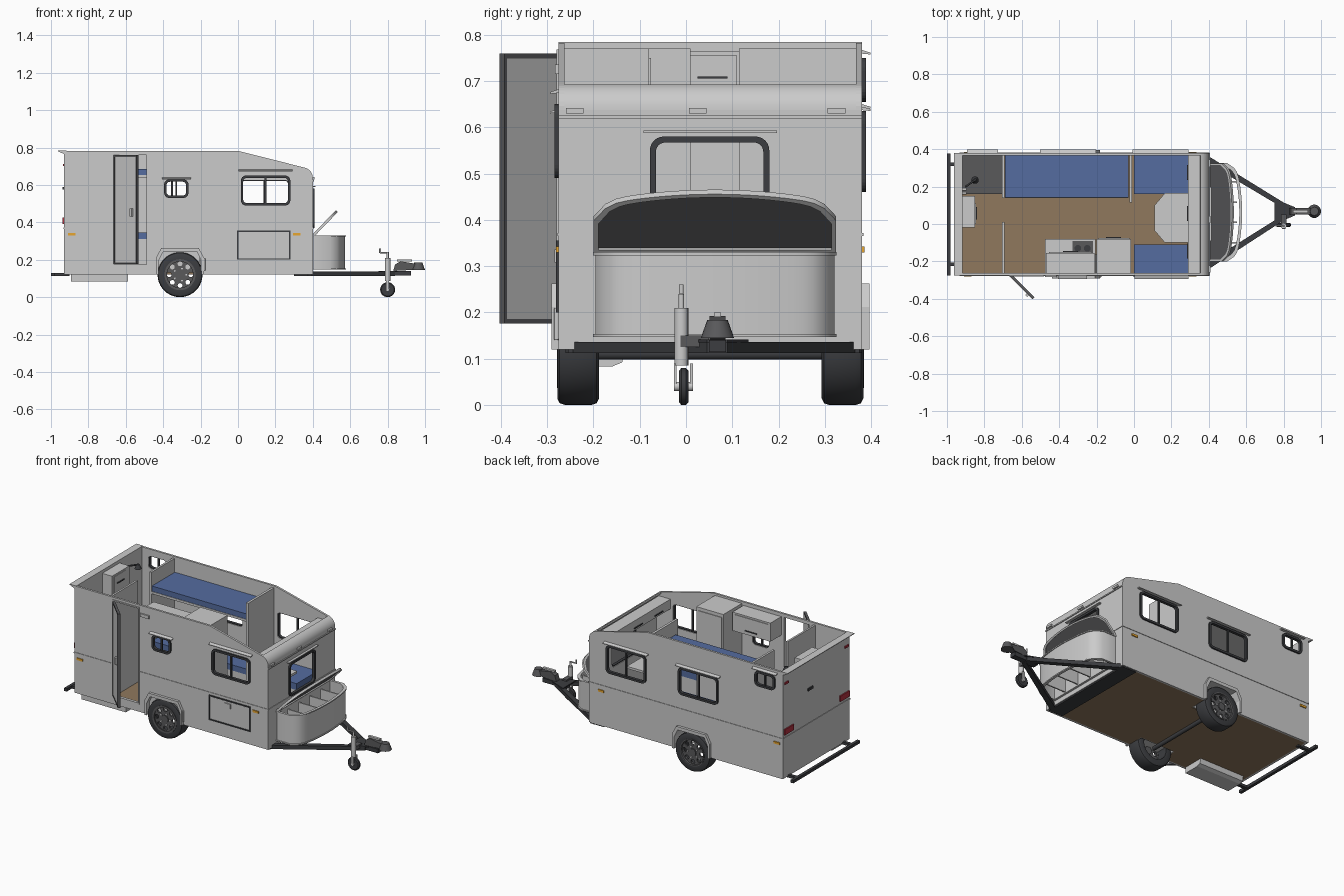
import bpy, bmesh, math
from mathutils import Matrix, Vector

if "Cube" in bpy.data.objects:
    bpy.data.objects.remove(bpy.data.objects["Cube"])

SMOOTH = []

def mat(name, c):
    m = bpy.data.materials.new(name)
    m.diffuse_color = (*c, 1)
    m.use_nodes = True
    m.node_tree.nodes["Principled BSDF"].inputs["Base Color"].default_value = m.diffuse_color
    return m

DARK = mat("dark", (.045, .047, .052))
MID = mat("mid_grey", (.1, .1, .105))
BLUE = mat("blue_fabric", (.09, .15, .35))
WOOD = mat("wood_floor", (.28, .19, .11))
RED = mat("red_lens", (.45, .03, .05))
AMBER = mat("amber_lens", (.8, .38, .03))

def finish(name, bm, m=None, smooth=False):
    bmesh.ops.remove_doubles(bm, verts=bm.verts, dist=1e-5)
    bmesh.ops.recalc_face_normals(bm, faces=bm.faces)
    for f in bm.faces:
        f.smooth = False
    me = bpy.data.meshes.new(name)
    bm.to_mesh(me)
    bm.free()
    me.materials.clear()
    if m:
        me.materials.append(m)
    o = bpy.data.objects.new(name, me)
    bpy.context.collection.objects.link(o)
    if smooth:
        SMOOTH.append(o)
    return o

def box(name, x0, x1, y0, y1, z0, z1, m=None, bevel=0):
    bm = bmesh.new()
    bmesh.ops.create_cube(bm, size=1, matrix=Matrix.Translation(((x0+x1)/2, (y0+y1)/2, (z0+z1)/2)) @ Matrix.Diagonal((abs(x1-x0), abs(y1-y0), abs(z1-z0), 1)))
    if bevel:
        bmesh.ops.bevel(bm, geom=bm.edges[:], offset=bevel, segments=2, affect='EDGES', profile=.5)
    return finish(name, bm, m)

def plate(name, loops, axis, at, t, m=None, smooth=False):
    """Filled outline with holes, given thickness t, centred at 'at' along axis."""
    cu = bpy.data.curves.new(name, 'CURVE')
    cu.dimensions, cu.fill_mode, cu.extrude = '2D', 'BOTH', t/2
    for lp in loops:
        s = cu.splines.new('POLY')
        s.points.add(len(lp)-1)
        for p, (u, v) in zip(s.points, lp):
            p.co = (u, v, 0, 1)
        s.use_cyclic_u = True
    tmp = bpy.data.objects.new("tmp", cu)
    bpy.context.collection.objects.link(tmp)
    dg = bpy.context.evaluated_depsgraph_get()
    me = bpy.data.meshes.new_from_object(tmp.evaluated_get(dg))
    bm = bmesh.new()
    bm.from_mesh(me)
    bpy.data.objects.remove(tmp)
    bpy.data.meshes.remove(me)
    for v in bm.verts:
        u, w, d = v.co
        v.co = {'x': (at+d, u, w), 'y': (u, at+d, w), 'z': (u, w, at+d)}[axis]
    return finish(name, bm, m, smooth)

def rod(name, p, q, r, m=None, n=16, r2=None):
    p, q = Vector(p), Vector(q)
    bm = bmesh.new()
    M = Matrix.Translation((p+q)/2) @ (q-p).to_track_quat('Z', 'Y').to_matrix().to_4x4()
    bmesh.ops.create_cone(bm, cap_ends=True, segments=n, radius1=r, radius2=r if r2 is None else r2, depth=(q-p).length, matrix=M)
    return finish(name, bm, m, True)

def lathe_y(name, prof, c, m=None, n=40):
    bm = bmesh.new()
    vs = [bm.verts.new((r, h, 0)) for r, h in prof]
    es = [bm.edges.new((vs[i], vs[i-1])) for i in range(len(vs))]
    bmesh.ops.spin(bm, geom=vs+es, cent=(0, 0, 0), axis=(0, 1, 0), angle=math.tau, steps=n, use_merge=True)
    bmesh.ops.translate(bm, verts=bm.verts, vec=c)
    return finish(name, bm, m, True)

def rect(x0, z0, x1, z1):
    return [(x0, z0), (x1, z0), (x1, z1), (x0, z1)]

def arc(cx, cz, r, a0, a1, n=6):
    return [(cx+r*math.cos(math.radians(a0+(a1-a0)*i/n)), cz+r*math.sin(math.radians(a0+(a1-a0)*i/n))) for i in range(n+1)]

def rr(x0, z0, x1, z1, r):
    return (arc(x1-r, z1-r, r, 0, 90) + arc(x0+r, z1-r, r, 90, 180) + arc(x0+r, z0+r, r, 180, 270) + arc(x1-r, z0+r, r, 270, 360))

def circle(cx, cz, r, n=24):
    return arc(cx, cz, r, 0, 360*(n-1)/n, n-1)

YL, YR, T = -.275, .38, .013
NOSE = arc(.343, .637, .057, 0, 76, 8)
arch = [(-.43, .12), (-.43, .2), (-.405, .25), (-.215, .25), (-.19, .2), (-.19, .12)]
outline = [(-.93, .12)] + arch + [(.4, .12)] + NOSE + [(0, .782), (-.93, .782)]

# side walls with window openings, frames and rain hoods
WL = [(-.395, .53, -.265, .63, .635), (.015, .49, .28, .65, .677)]
WR = [(-.88, .655, -.74, .75, .762), (-.49, .46, -.215, .63, .64), (.005, .46, .28, .635, .645)]
door = rect(-.66, .175, -.49, .76)
def wins(ws):
    return [rr(a+.008, b+.008, c-.008, d-.008, .02) for a, b, c, d, _ in ws]
plate("left_wall", [outline, door] + wins(WL), 'y', YL+T/2, T)
plate("right_wall", [outline] + wins(WR), 'y', YR-T/2, T)
for ws, y, s in ((WL, YL, -1), (WR, YR, 1)):
    for a, b, c, d, h in ws:
        plate("window_frame", [rr(a, b, c, d, .028), rr(a+.013, b+.013, c-.013, d-.013, .018)], 'y', y, .018, DARK)
        box("window_bar", (a+c)/2-.005, (a+c)/2+.005, y-.005, y+.005, b+.01, d-.01, DARK)
        plate("window_hood", [[(y, h+.005), (y, h-.003), (y+s*.019, h-.005), (y+s*.019, h-.001)]], 'x', (a+c)/2, c-a+.025)

# front wall, nose cap and rear wall
fw = (-.078, .37, .18, .58)
plate("front_wall", [rect(YL+T, .12, YR-T, .637), rr(fw[0]+.008, fw[1]+.008, fw[2]-.008, fw[3]-.008, .02)], 'x', .4-T/2, T)
plate("front_window_frame", [rr(*fw, .03), rr(fw[0]+.013, fw[1]+.013, fw[2]-.013, fw[3]-.013, .02)], 'x', .4, .018, DARK)
box("front_hood", .4, .415, -.092, .197, .588, .593)
plate("nose_cap", [NOSE + arc(.343, .637, .046, 76, 0, 8)], 'y', (YL+YR)/2, YR-YL-2*T, None, True)
box("nose_lip", .398, .405, YL, YR, .618, .625)
plate("rear_wall", [rect(YL+T, .12, YR-T, .782)], 'x', -.93+T/2, T)
plate("rear_spoiler", [[(-.93, .765), (-.963, .78), (-.963, .784), (-.917, .784), (-.917, .765)]], 'y', (YL+YR)/2, YR-YL)
for i, y in enumerate((-.24, .025, .325)):
    box("nose_marker", .395, .409, y-.019, y+.019, .63, .642)

# belt trim round the body
for x0, x1, y0, y1 in ((-.933, -.66, YL-.003, YL), (-.49, .403, YL-.003, YL), (-.933, .403, YR, YR+.003),
                       (-.933, -.93, YL, YR), (.4, .403, YL, YR)):
    box("belt_trim", x0, x1, y0, y1, .365, .372)

# lamps
for y, s in ((YL, 1), (YR, -1)):
    box("tail_lamp", -.938, -.93, y+s*.01, y+s*.1, .39, .425, RED)
    box("top_lamp", -.936, -.93, y+s*.015, y+s*.05, .7, .713, RED)
    for x in (-.89, .315):
        box("side_marker", x-.02, x+.02, y-.006, y+.006, .329, .342, AMBER)
box("plate_lamp", -.937, -.93, .09, .14, .575, .59, DARK)

# hatch, vent and filler on the left side
plate("hatch_frame", [rect(-.005, .2, .28, .355), rect(.002, .207, .273, .348)], 'y', YL-.002, .008, DARK)
box("hatch_panel", .004, .271, YL-.003, YL, .209, .346)
box("hatch_latch", .105, .145, YL-.009, YL, .308, .336)
box("side_vent", -.475, -.415, YL-.008, YL, .715, .735)
box("filler", -.2, -.175, YL-.01, YL, .14, .21, None, .003)

# open entrance door, turned about its hinge
M = Matrix.Translation((-.66, YL, 0)) @ Matrix.Rotation(math.radians(-45), 4, 'Z')
parts = [plate("door", [rect(0, .178, .17, .757)], 'y', 0, .012),
         plate("door_edge", [rect(0, .176, .173, .759), rect(.008, .186, .165, .749)], 'y', 0, .015, MID),
         box("door_handle", .13, .145, -.018, 0, .43, .475)]
for o in parts:
    o.data.transform(M)
plate("door_frame", [rect(-.668, .167, -.482, .768), door], 'y', YL, .01)

# floor, wheel wells, fenders, wheels
fl = [(-.917, YL+T), (-.43, YL+T), (-.43, -.17), (-.19, -.17), (-.19, YL+T), (.387, YL+T),
      (.387, YR-T), (-.19, YR-T), (-.19, .265), (-.43, .265), (-.43, YR-T), (-.917, YR-T)]
plate("floor", [fl], 'z', .13, .02, WOOD)
inner = [(x*.96-.0124, z-(.008 if z > .13 else 0)) for x, z in arch]
outer = [(-.31+(x+.31)*1.06, z+(.012 if z > .13 else 0)) for x, z in arch]
for y, s in ((YL, 1), (YR, -1)):
    plate("fender", [outer + inner[::-1]], 'y', y-s*.004, .024)
    plate("wheel_well", [arch + inner[::-1]], 'y', y+s*.055, .1)
    plate("wheel_well_back", [arch], 'y', y+s*.108, .006)
    c = (-.31, y+s*.042, .12)
    lathe_y("tyre", [(.078, -.043), (.106, -.045), (.116, -.04), (.12, -.028), (.12, .028), (.116, .04), (.106, .045), (.078, .043)], c, DARK)
    yo = y+s*.01
    plate("rim", [circle(-.31, .12, .08, 40)] + [circle(-.31+.058*math.cos(k*math.tau/8), .12+.058*math.sin(k*math.tau/8), .013, 14) for k in range(8)], 'y', yo, .01, MID)
    lathe_y("rim_ring", [(.07, -.012), (.083, -.012), (.083, .012), (.076, .012)], (-.31, y+s*.008, .12), MID)
    rod("hub", (-.31, yo-s*.011, .12), (-.31, yo+s*.02, .12), .023, MID)
    for k in range(5):
        a = k*math.tau/5
        p = (-.31+.034*math.cos(a), .12+.034*math.sin(a))
        rod("wheel_nut", (p[0], yo-s*.01, p[1]), (p[0], yo, p[1]), .005, None, 6)
rod("axle", (-.31, -.2, .11), (-.31, .3, .11), .012, DARK)

# waste tank and rear bumper
plate("waste_tank", [[(-.26, .12), (-.26, .083), (-.16, .083), (-.138, .092), (-.13, .12)]], 'x', -.74, .305)
box("rear_bumper", -1, -.982, YL, .377, .112, .13, DARK)
for y in (-.215, .32):
    box("bumper_arm", -.99, -.9, y-.01, y+.01, .112, .128, DARK)

# tow frame, coupling and jockey wheel
for y0, y1 in ((.36, .075), (-.24, .06)):
    plate("tow_beam", [[(.37, y0-.02), (.37, y0+.02), (.84, y1+.015), (.84, y1-.015)]], 'z', .124, .024, DARK)
box("cross_beam", .3, .395, -.255, .375, .112, .134, DARK)
plate("tow_gusset", [[(.75, 0), (.75, .135), (.86, .09), (.86, .045)]], 'z', .138, .006, DARK)
box("tow_tube", .76, .925, .05, .086, .115, .14, DARK)
plate("coupling", [[(.83, .14), (.84, .175), (.87, .192), (.95, .178), (.975, .17), (.975, .148)]], 'y', .068, .034, MID)
rod("coupling_head", (.964, .068, .145), (.964, .068, .184), .036, MID, 20, .022)
box("coupling_lever", .85, .93, .06, .076, .19, .2)
rod("jockey_tube", (.8, -.01, .085), (.8, -.01, .21), .015)
rod("jockey_stem", (.8, -.01, .2), (.8, -.01, .24), .006)
rod("crank_arm", (.8, -.01, .238), (.76, -.01, .238), .004)
rod("crank_grip", (.76, -.01, .236), (.76, -.01, .26), .005)
box("jockey_clamp", .785, .815, -.012, .05, .125, .15, MID)
for y in (-.023, .012):
    box("jockey_fork", .792, .808, y-.003, y+.003, .035, .09)
lathe_y("jockey_wheel", [(.01, -.009), (.034, -.01), (.04, -.005), (.04, .005), (.034, .01), (.01, .009)], (.8, -.005, .04), DARK, 28)
rod("jockey_axle", (.8, -.026, .04), (.8, .015, .04), .01)

# bowed front storage box with raised lid
def bow(i=0.0):
    c = .0625
    w = .258-i
    pts = [(i, c-w)]
    for k in range(25):
        t = -1+k/12
        pts.append((.17-i-.035*t*t-.045*abs(t)**14, c+w*math.sin(t*math.pi/2) if abs(t) > .999 else c+w*(t*.985)))
    return pts + [(i, c+w)]
def shift(lp, dx):
    return [(x+dx, y) for x, y in lp]
plate("storage_box", [shift(bow(), .403), shift(bow(.008), .403)], 'z', .24, .18, None, True)
for z in (.15, .327):
    plate("storage_rim", [shift(bow(-.005), .403), shift(bow(.01), .403)], 'z', z, .007, None, True)
for y in (-.1, .01, .115, .225):
    box("storage_divider", .41, .55, y-.004, y+.004, .155, .31)
M = Matrix.Translation((.41, 0, .333)) @ Matrix.Rotation(math.radians(-46), 4, 'Y')
for o in (plate("storage_lid", [bow()], 'z', .006, .006, MID), plate("storage_lid_rim", [bow(-.004), bow(.006)], 'z', .003, .014, None, True)):
    o.data.transform(M)

# bunk beds and their end panels
yi, xi = YR-T, YL+T
box("lower_bunk_base", -.69, -.03, .145, yi, .255, .31)
box("lower_bunk_front", -.69, -.03, .145, .155, .14, .255)
box("lower_mattress", -.69, -.03, .14, yi, .31, .345, BLUE)
box("upper_bunk_board", -.69, -.03, .14, yi, .638, .652)
box("upper_mattress", -.69, -.03, .143, yi, .652, .685, BLUE)
box("bunk_end_panel", -.025, -.01, .115, yi, .14, .77)
box("bathroom_panel", -.705, -.692, .14, yi, .14, .77)
box("bathroom_partition", -.705, -.693, xi, .01, .14, .77)

# bathroom fittings
box("shower_tray", -.917, -.705, .16, yi, .14, .158, MID)
box("bath_cabinet", -.917, -.85, -.02, .15, .6, .765)
box("bath_cabinet_door", -.85, -.846, .0, .11, .63, .755)
box("bath_cabinet_handle", -.846, -.84, .025, .09, .705, .71, DARK)
box("vanity", -.917, -.85, -.02, .15, .14, .4)
rod("shower_pipe", (-.9, .2, .4), (-.9, .2, .73), .005, DARK)
rod("shower_arm", (-.9, .2, .73), (-.85, .235, .74), .005, DARK)
rod("shower_head", (-.85, .235, .715), (-.85, .235, .742), .02, DARK, 16, .008)
for y in (.165, .185):
    rod("shower_tap", (-.917, y, .42), (-.895, y, .42), .007)

# kitchen
box("kitchen_counter", -.47, -.205, xi, -.09, .14, .41)
box("kitchen_worktop", -.475, -.205, xi, -.08, .41, .422)
box("hob", -.33, -.22, -.2, -.09, .422, .427, MID)
for x in (-.3, -.25):
    rod("burner", (x, -.13, .427), (x, -.13, .433), .018, DARK)
plate("sink_rim", [rr(-.45, -.24, -.35, -.12, .02), rr(-.44, -.23, -.36, -.13, .015)], 'z', .425, .006)
rod("sink_tap", (-.4, -.245, .42), (-.4, -.245, .48), .005)
box("overhead_cabinet", -.47, -.21, xi, -.155, .645, .76)
box("overhead_door", -.455, -.225, -.155, -.151, .655, .75)
box("overhead_handle", -.38, -.3, -.151, -.145, .668, .673, DARK)
box("tall_cabinet", -.2, -.015, xi, -.08, .14, .77)
for z0, z1 in ((.16, .44), (.46, .75)):
    box("tall_door", -.19, -.025, -.08, -.076, z0, z1)
    box("tall_handle", -.15, -.07, -.076, -.07, z0+.02, z0+.025, DARK)

# dinette
for y0, y1 in ((xi, -.11), (.16, yi)):
    box("bench_base", .002, .287, y0, y1, .14, .295)
    box("bench_cushion", .0, .29, y0, y1, .295, .335, BLUE)
plate("table_top", [[(.11, .1), (.165, .165), (.29, .165), (.29, -.1), (.165, -.1), (.11, -.035)]], 'z', .405, .014)
rod("table_leg", (.22, .033, .14), (.22, .033, .4), .014)
box("front_locker", .29, .37, xi, yi, .605, .665)
for y in (-.145, .055, .275):
    box("locker_handle", .284, .29, y-.04, y+.04, .618, .623, DARK)

# smooth shading on the round parts
for o in bpy.context.view_layer.objects:
    o.select_set(o in SMOOTH)
bpy.context.view_layer.objects.active = SMOOTH[0]
bpy.ops.object.shade_smooth_by_angle(angle=math.radians(35))
